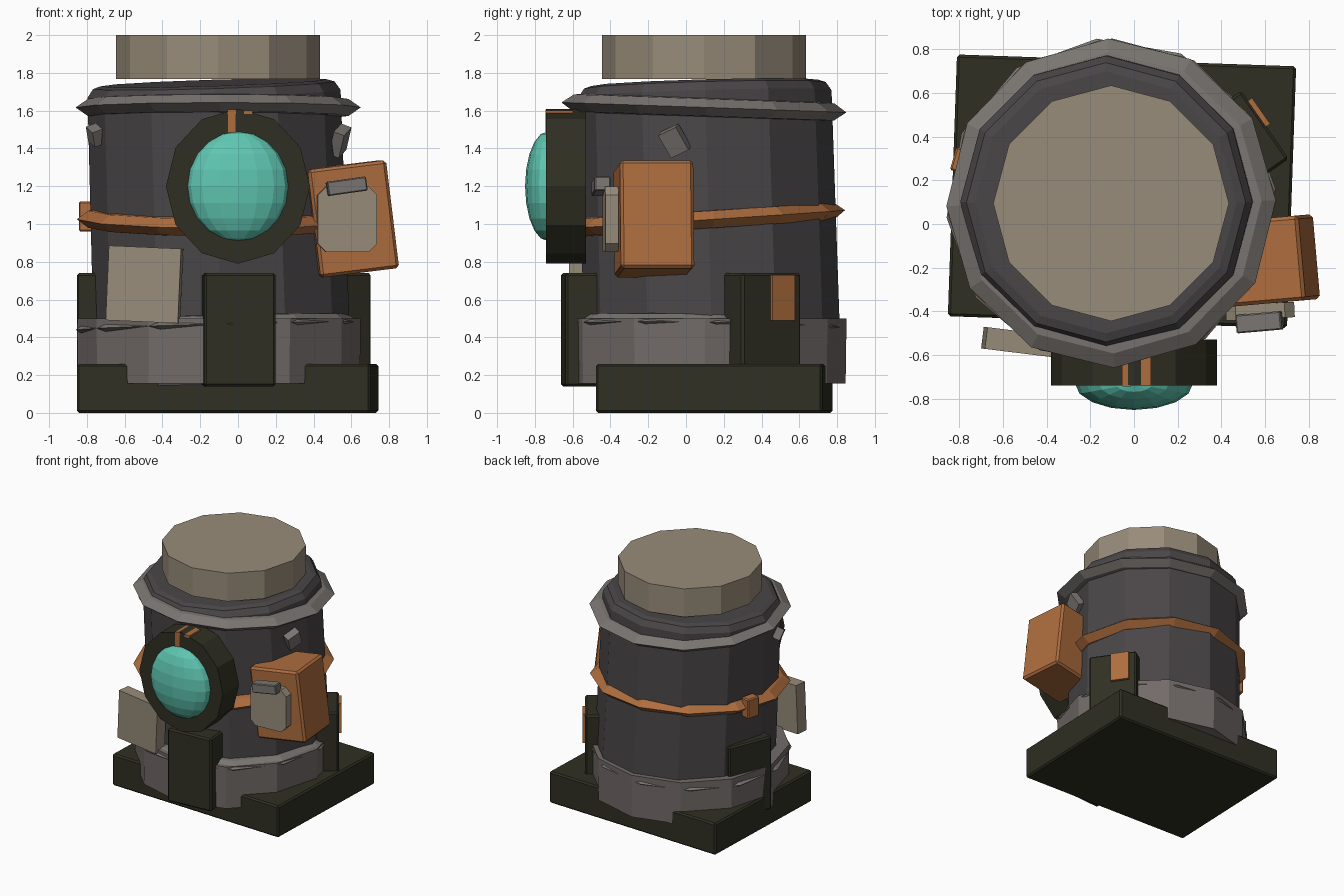
import bpy, bmesh, math
from math import radians, cos, sin, tau
from mathutils import Matrix

cube = bpy.data.objects.get("Cube")
if cube:
    bpy.data.objects.remove(cube, do_unlink=True)


def material(name, rgb):
    m = bpy.data.materials.new(name)
    m.use_nodes = True
    lin = [((c / 255 + 0.055) / 1.055) ** 2.4 for c in rgb] + [1]
    m.diffuse_color = lin
    m.node_tree.nodes["Principled BSDF"].inputs["Base Color"].default_value = lin
    return m


BEIGE = material("beige", (152, 140, 122))
GREY = material("warm grey", (122, 117, 113))
COLLAR = material("collar grey", (114, 107, 104))
DARK = material("charcoal", (74, 70, 72))
ORANGE = material("burnt orange", (174, 109, 62))
GREEN = material("dark olive", (47, 47, 35))
TEAL = material("teal", (95, 198, 177))


def finish(name, bm, mat, loc, rot=(0, 0, 0), bevel=0):
    bmesh.ops.recalc_face_normals(bm, faces=bm.faces)
    me = bpy.data.meshes.new(name)
    bm.to_mesh(me)
    bm.free()
    me.materials.append(mat)
    ob = bpy.data.objects.new(name, me)
    bpy.context.collection.objects.link(ob)
    ob.location = loc
    ob.rotation_euler = [radians(a) for a in rot]
    if bevel:
        mod = ob.modifiers.new("edge", "BEVEL")
        mod.width = bevel
        mod.segments = 1
    return ob


def box(name, mat, loc, size, rot=(0, 0, 0), bevel=0):
    bm = bmesh.new()
    bmesh.ops.create_cube(bm, size=1, matrix=Matrix.Diagonal((*size, 1)))
    return finish(name, bm, mat, loc, rot, bevel)


def lathe(name, mat, loc, profile, rot=(0, 0, 0), sides=12, closed=False):
    """Revolve (radius, height) points; open profiles get flat end caps."""
    bm = bmesh.new()
    rings = [[bm.verts.new((r * cos(tau * i / sides), r * sin(tau * i / sides), z))
              for i in range(sides)] for r, z in profile]
    pairs = list(zip(rings, rings[1:]))
    if closed:
        pairs.append((rings[-1], rings[0]))
    else:
        bm.faces.new(rings[0])
        bm.faces.new(rings[-1])
    for a, b in pairs:
        for i in range(sides):
            j = (i + 1) % sides
            bm.faces.new((a[i], a[j], b[j], b[i]))
    return finish(name, bm, mat, loc, rot)


# Base slab and collar
box("base_slab", GREEN, (-0.055, 0.15, 0.13), (1.555, 1.2, 0.26), (0, 0, -2), 0.012)
lathe("base_collar", COLLAR, (-0.1, 0.1, 0), [(0.745, 0.155), (0.75, 0.5)])

# Leaning body with chamfered shoulder, and lid
lathe("body", DARK, (-0.105, 0.12, 1.0),
      [(0.68, -0.83), (0.67, 0.69), (0.64, 0.735), (0.6, 0.748)], (1.6, -1.8, 0))
lathe("lid", BEIGE, (-0.105, 0.095, 0), [(0.54, 1.768), (0.54, 2.0)])

# Hoops around the body
def hoop(name, mat, z, rot, outer=0.75):
    lathe(name, mat, (-0.105, 0.095, z),
          [(0.64, -0.05), (0.69, -0.045), (outer, 0), (0.69, 0.045), (0.64, 0.05)],
          rot, closed=True)


hoop("top_hoop", GREY, 1.617, (-2, 0, 1), 0.755)
hoop("belt", ORANGE, 1.025, (3.7, 0, 4))
hoop("lower_hoop", GREY, 0.46, (-1, -1.5, 5), 0.757)
box("belt_buckle", ORANGE, (-0.79, 0.29, 1.04), (0.08, 0.11, 0.16), (0, 0, -16), 0.008)

# Three brackets; each location is the middle of the outer face
for name, x, y, ang in (("front_bracket", 0.01, -0.65, -86),
                        ("left_bracket", 0.6, 0.455, 35),
                        ("right_bracket", -0.785, 0.28, 158)):
    a = radians(ang)
    box(name, GREEN, (x - 0.09 * cos(a), y - 0.09 * sin(a), 0.44),
        (0.18, 0.38, 0.6), (0, 0, ang), 0.012)
box("bracket_plate", ORANGE, (0.57, 0.51, 0.61), (0.03, 0.145, 0.24), (0, 0, 35))

# Lamp housing, lens and latch strips
housing = lathe("lamp_housing", GREEN, (0, -0.635, 1.2),
                [(0.41, -0.105), (0.41, 0.105)], (90, 0, 0), sides=12)
housing.scale = (0.93, 1, 1)
bm = bmesh.new()
bmesh.ops.create_uvsphere(bm, u_segments=16, v_segments=10, radius=1,
                          matrix=Matrix.Diagonal((0.27, 0.12, 0.29, 1)))
finish("lens", bm, TEAL, (0, -0.732, 1.2))
box("latch_front", ORANGE, (-0.033, -0.741, 1.545), (0.04, 0.008, 0.12))
for i, x in enumerate((-0.033, 0.055)):
    box(f"latch_top_{i + 1}", ORANGE, (x, -0.67, 1.592), (0.045, 0.145, 0.02))

# Side box with pocket and clasp
box("side_box", ORANGE, (0.595, -0.17, 1.027), (0.42, 0.39, 0.575), (0, -7, 5), 0.016)
bm = bmesh.new()
bmesh.ops.create_cube(bm, size=1, matrix=Matrix.Diagonal((0.315, 0.07, 0.345, 1)))
corners = [e for e in bm.edges if abs(e.verts[0].co.y - e.verts[1].co.y) > 0.05]
bmesh.ops.bevel(bm, geom=corners, offset=0.045, segments=1, affect="EDGES")
finish("box_pocket", bm, BEIGE, (0.578, -0.4, 1.025), (0, 0, 3))
box("box_clasp", GREY, (0.575, -0.45, 1.2), (0.21, 0.085, 0.075), (0, -8, 5), 0.006)

# Front slab leaning on the collar
box("front_slab", BEIGE, (-0.495, -0.545, 0.68), (0.385, 0.1, 0.395), (0, 2.5, -7))

# Small lugs high on the body
box("left_lug", GREY, (0.54, -0.06, 1.44), (0.06, 0.11, 0.14), (25, 20, -14))
box("right_lug", GREY, (-0.755, -0.13, 1.47), (0.06, 0.08, 0.09), (25, -20, 20))
